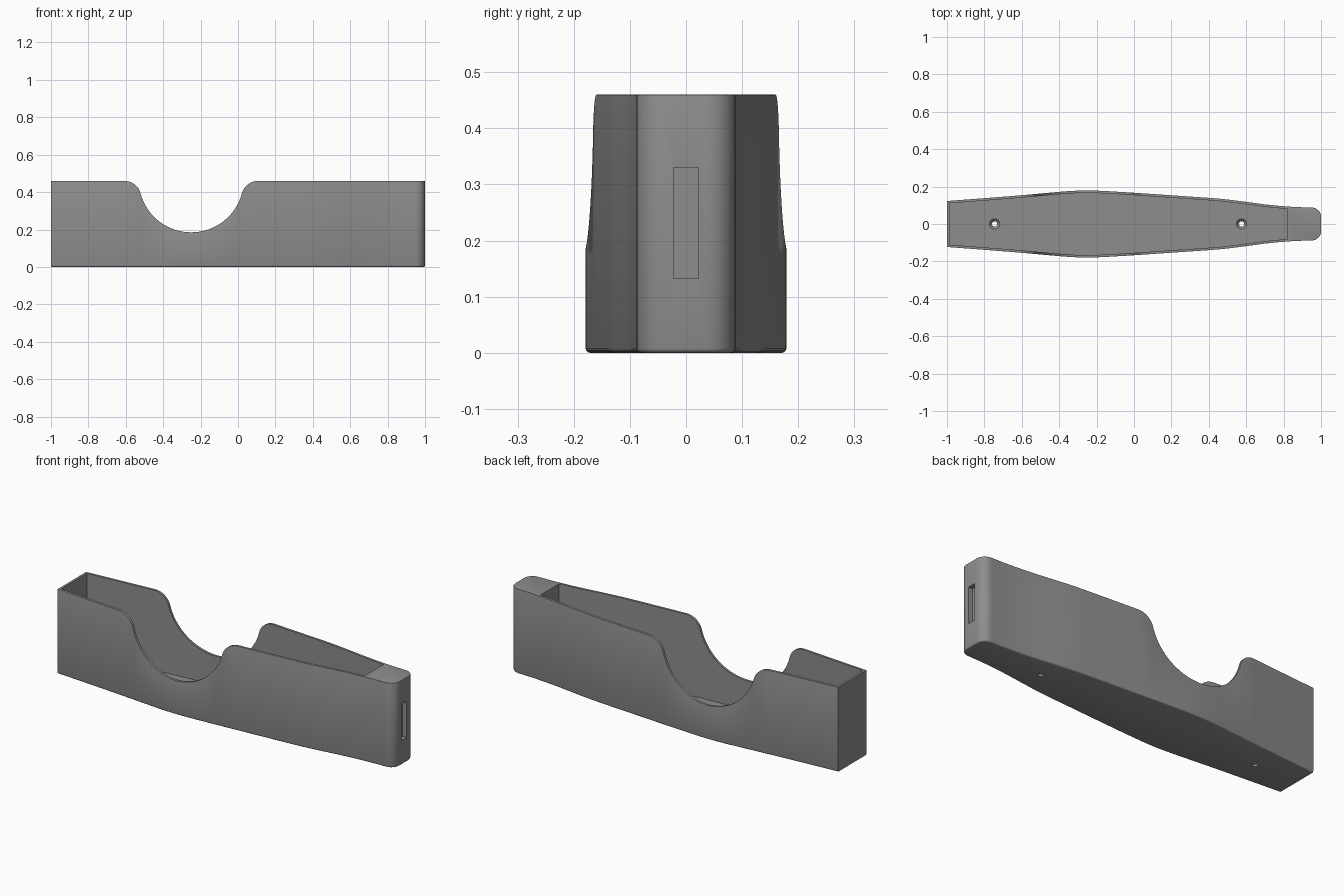
import bpy, bmesh, math

if "Cube" in bpy.data.objects:
    bpy.data.objects.remove(bpy.data.objects["Cube"])

HEIGHT, WALL, FLOOR = 0.46, 0.013, 0.025
# Half-width of the body along its length (x, half width)
WIDTHS = [(-1, .123), (-.8, .138), (-.6, .154), (-.42, .170), (-.33, .177), (-.25, .179), (-.17, .177),
          (0, .167), (.25, .150), (.45, .136), (.58, .121), (.70, .105), (.80, .095), (.88, .090), (.95, .088)]

grey = bpy.data.materials.new("grey plastic")
grey.diffuse_color = (0.27, 0.27, 0.27, 1)
grey.use_nodes = True
grey.node_tree.nodes["Principled BSDF"].inputs["Base Color"].default_value = grey.diffuse_color


def smooth_curve(pts, n=4):
    """Catmull-Rom samples through the points."""
    out = []
    for i in range(len(pts) - 1):
        a, b, c, d = pts[max(i - 1, 0)], pts[i], pts[i + 1], pts[min(i + 2, len(pts) - 1)]
        for k in range(n):
            t = k / n
            out.append(tuple(.5 * (2 * b[j] + (c[j] - a[j]) * t + (2 * a[j] - 5 * b[j] + 4 * c[j] - d[j]) * t**2
                                   + (3 * b[j] - a[j] - 3 * c[j] + d[j]) * t**3) for j in (0, 1)))
    return out + [pts[-1]]


def arc(cx, cy, r, a0, a1, n):
    return [(cx + r * math.cos(math.radians(a0 + (a1 - a0) * i / n)),
             cy + r * math.sin(math.radians(a0 + (a1 - a0) * i / n))) for i in range(n + 1)]


def prism(name, start, shift):
    """Extrude a closed loop of 3D points along a vector."""
    bm = bmesh.new()
    face = bm.faces.new([bm.verts.new(p) for p in start])
    ext = bmesh.ops.extrude_face_region(bm, geom=[face])["geom"]
    bmesh.ops.translate(bm, verts=[v for v in ext if isinstance(v, bmesh.types.BMVert)], vec=shift)
    bmesh.ops.recalc_face_normals(bm, faces=bm.faces)
    return finish(name, bm)


def finish(name, bm):
    me = bpy.data.meshes.new(name)
    bm.to_mesh(me)
    bm.free()
    ob = bpy.data.objects.new(name, me)
    me.materials.append(grey)
    bpy.context.collection.objects.link(ob)
    return ob


def cut(ob, cutter):
    mod = ob.modifiers.new("cut", 'BOOLEAN')
    mod.operation, mod.object, mod.solver = 'DIFFERENCE', cutter, 'EXACT'
    bpy.context.view_layer.objects.active = ob
    bpy.ops.object.modifier_apply(modifier=mod.name)
    bpy.data.objects.remove(cutter)


def mirrored(half):
    return half + [(x, -y) for x, y in reversed(half)]


# Outer body with a rounded nose
side = smooth_curve(WIDTHS)
outline = mirrored(side + arc(.95, .038, .05, 90, 0, 8)[1:])
body = prism("holder_body", [(x, y, 0) for x, y in outline], (0, 0, HEIGHT))

# Round finger scoop with filleted shoulders
cx, cz, R, r = -.25, .465, .28, .09
dz = HEIGHT - r - cz
dx = math.sqrt((R + r)**2 - dz**2)
tilt = math.degrees(math.atan2(-dz, dx))
scoop = (arc(cx - dx, cz + dz, r, 90, tilt, 8) + arc(cx, cz, R, 180 + tilt, 360 - tilt, 36)[1:]
         + arc(cx + dx, cz + dz, r, 180 - tilt, 90, 8)[1:])
scoop += [(cx + dx, .7), (cx - dx, .7)]
cut(body, prism("scoop_cutter", [(x, -.5, z) for x, z in scoop], (0, 1, 0)))

# Round the rim and the bottom edge, leaving the flat rear end square
bm = bmesh.new()
bm.from_mesh(body.data)
bmesh.ops.remove_doubles(bm, verts=bm.verts, dist=1e-4)
for top, size in ((True, .010), (False, .008)):
    edges = []
    for e in bm.edges:
        rear = all(v.co.x < -.999 for v in e.verts)
        low = all(v.co.z < .001 for v in e.verts)
        if len(e.link_faces) == 2 and not rear and low != top and e.calc_face_angle() > math.radians(50):
            edges.append(e)
    bmesh.ops.bevel(bm, geom=edges, offset=size, segments=3, profile=.5, affect='EDGES', clamp_overlap=True)
bm.to_mesh(body.data)
bm.free()

# Open cavity
inner = [(x, y - WALL) for x, y in side if -.987 < x < .82]
inner = [(-.987, .111)] + inner + [(.82, .093 - WALL)]
cut(body, prism("cavity_cutter", [(x, y, FLOOR) for x, y in mirrored(inner)], (0, 0, .7)))

# Countersunk screw holes through the floor
for x in (-.745, .575):
    for z, r1, r2, h in ((0, .014, .014, .1), (.02, .014, .032, .018)):
        bm = bmesh.new()
        bmesh.ops.create_cone(bm, cap_ends=True, segments=24, radius1=r1, radius2=r2, depth=h)
        bmesh.ops.translate(bm, verts=bm.verts, vec=(x, 0, z))
        cut(body, finish("screw_cutter", bm))

# Shallow upright slot in the nose
slot = [(.975, y, z) for y, z in ((-.022, .132), (.022, .132), (.022, .33), (-.022, .33))]
cut(body, prism("slot_cutter", slot, (.1, 0, 0)))

bpy.ops.object.select_all(action='DESELECT')
body.select_set(True)
bpy.context.view_layer.objects.active = body
bpy.ops.object.shade_smooth_by_angle(angle=math.radians(32))
